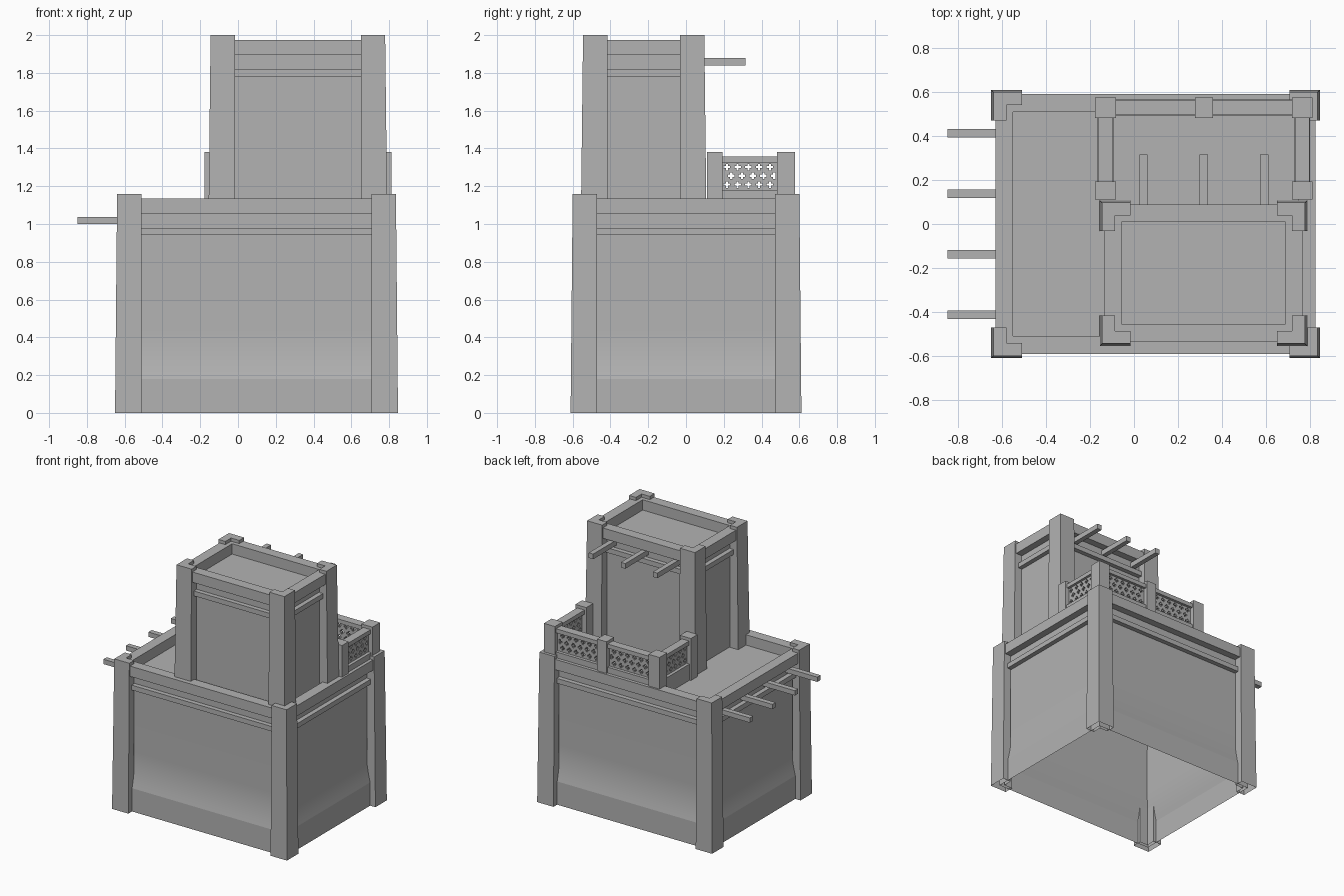
import bpy, bmesh, math
from mathutils import Vector

cube = bpy.data.objects.get("Cube")
if cube:
    bpy.data.objects.remove(cube, do_unlink=True)

# One plain material for the whole building
GREY = (0.45, 0.45, 0.45, 1)
plaster = bpy.data.materials.new("grey plaster")
plaster.use_nodes = True
plaster.diffuse_color = GREY
plaster.node_tree.nodes["Principled BSDF"].inputs["Base Color"].default_value = GREY


def finish(name, bm, smooth=False):
    bmesh.ops.recalc_face_normals(bm, faces=bm.faces)
    mesh = bpy.data.meshes.new(name)
    bm.to_mesh(mesh)
    bm.free()
    mesh.materials.append(plaster)
    obj = bpy.data.objects.new(name, mesh)
    bpy.context.collection.objects.link(obj)
    if smooth:
        bpy.ops.object.select_all(action="DESELECT")
        obj.select_set(True)
        bpy.context.view_layer.objects.active = obj
        bpy.ops.object.shade_smooth_by_angle(angle=math.radians(9))
    return obj


def box(name, lo, hi):
    bm = bmesh.new()
    bmesh.ops.create_cube(bm, size=1)
    for v in bm.verts:
        v.co = [(a + b) / 2 + c * (b - a) for a, b, c in zip(lo, hi, v.co)]
    return finish(name, bm)


def sweep(name, centre, half, profile, closed=True, cap=False, smooth=False):
    """Run a profile of (inset, height) points around a rectangle."""
    bm = bmesh.new()
    rings = []
    for inset, z in profile:
        hx, hy = half[0] - inset, half[1] - inset
        rings.append([bm.verts.new((centre[0] + sx * hx, centre[1] + sy * hy, z))
                      for sx, sy in ((-1, -1), (1, -1), (1, 1), (-1, 1))])
    pairs = list(zip(rings, rings[1:]))
    if closed:
        pairs.append((rings[-1], rings[0]))
    for low, high in pairs:
        for i in range(4):
            j = (i + 1) % 4
            bm.faces.new((low[i], low[j], high[j], high[i]))
    if cap:
        bm.faces.new(rings[-1])
    return finish(name, bm, smooth)


def corner_pillar(name, centre, half, sx, sy, z0, z1, width=0.14, arm=0.07, taper=0.011):
    """L-shaped pillar, open below, whose outer faces lean inwards."""
    bm = bmesh.new()
    rings = []
    for z, t in ((z0, 0), (z1, taper)):
        plan = ((t, t), (width, t), (width, arm), (arm, arm), (arm, width), (t, width))
        rings.append([bm.verts.new((centre[0] + sx * (half[0] - a),
                                    centre[1] + sy * (half[1] - b), z)) for a, b in plan])
    for i in range(6):
        j = (i + 1) % 6
        bm.faces.new((rings[0][i], rings[0][j], rings[1][j], rings[1][i]))
    bm.faces.new(rings[1])
    return finish(name, bm)


def storey(name, centre, half, base, top, wall):
    """Walls, roof, parapet, moulding and four pillars below height top."""
    rim, floor = top - 0.025, top - 0.105
    sweep(name + "_walls", centre, half, wall + [(0.075, floor)],
          closed=False, cap=True, smooth=True)
    sweep(name + "_parapet", centre, half,
          [(0.02, floor), (0.02, rim), (0.1, rim), (0.1, floor)])
    sweep(name + "_moulding", centre, half,
          [(0.04, top - 0.218), (0.04, top - 0.18), (0.09, top - 0.18), (0.09, top - 0.218)])
    for sx, side in ((-1, "right"), (1, "left")):
        for sy, end in ((-1, "front"), (1, "back")):
            corner_pillar(f"{name}_{end}_{side}_pillar", centre, half, sx, sy, base, top)


# Lower storey with a plinth and a flared wall foot
flare = [(0.08 - 0.035 * (1 - k / 8) ** 2, 0.18 + 0.27 * k / 8) for k in range(9)]
storey("lower", (0.098, 0), (0.749, 0.611), 0, 1.16, [(0.045, 0)] + flare)

# Upper tower
storey("tower", (0.317, -0.224), (0.473, 0.332), 1.055, 2.0, [(0.075, 1.055)])

# Projecting roof beams
for i, y in enumerate((-0.413, -0.138, 0.138, 0.413)):
    box(f"lower_roof_beam_{i + 1}", (-0.85, y - 0.02, 1.0), (-0.56, y + 0.02, 1.037))
for i, x in enumerate((0.043, 0.318, 0.593)):
    box(f"tower_roof_beam_{i + 1}", (x - 0.019, 0.02, 1.84), (x + 0.019, 0.316, 1.88))

# Terrace posts
LEFT, MID, RIGHT = 0.766, 0.318, -0.13
BACK, FRONT = 0.53, 0.152
for label, x, y, w in (("back_right", RIGHT, BACK, 0.047), ("back_middle", MID, BACK, 0.041),
                       ("back_left", LEFT, BACK, 0.047), ("front_right", RIGHT, FRONT, 0.047),
                       ("front_left", LEFT, FRONT, 0.047)):
    d = 0.041 if y == FRONT else 0.047
    box(f"terrace_{label}_post", (x - w, y - d, 1.055), (x + w, y + d, 1.38))


def lattice(name, start, end, z0, z1, thick=0.024, rows=13):
    """Upright screen pierced by staggered plus-shaped holes."""
    a, b = Vector((*start, 0)), Vector((*end, 0))
    along = b - a
    cols = round(along.length / (z1 - z0) * rows)
    bm = bmesh.new()
    grid = [[bm.verts.new(a + along * (c / cols) + Vector((0, 0, z0 + (z1 - z0) * r / rows)))
             for r in range(rows + 1)] for c in range(cols + 1)]
    for c in range(cols):
        for r in range(rows):
            row, dr = divmod(r - 1, 4)
            dc = (c - 1 - 2 * (row % 2)) % 5
            hole = dr < 3 and dc < 3 and (dr == 1 or dc == 1)
            if r < 1 or r > rows - 2 or c < 1 or c > cols - 2 or not hole:
                bm.faces.new((grid[c][r], grid[c + 1][r], grid[c + 1][r + 1], grid[c][r + 1]))
    loose = [v for v in bm.verts if not v.link_faces]
    bmesh.ops.delete(bm, geom=loose, context="VERTS")
    obj = finish(name, bm)
    mod = obj.modifiers.new("thickness", "SOLIDIFY")
    mod.thickness, mod.offset = thick, 0


def railing(name, start, end):
    """Low kerb, pierced screen and handrail between two posts."""
    lattice(name + "_screen", start, end, 1.18, 1.33)
    across = Vector((end[0] - start[0], end[1] - start[1])).orthogonal().normalized()
    for part, w, z0, z1 in (("kerb", 0.036, 1.055, 1.18), ("handrail", 0.032, 1.325, 1.357)):
        dx, dy = abs(across.x) * w, abs(across.y) * w
        box(f"{name}_{part}", (start[0] - dx, start[1] - dy, z0), (end[0] + dx, end[1] + dy, z1))


# Terrace railings
railing("right_railing", (RIGHT, 0.188), (RIGHT, 0.484))
railing("left_railing", (LEFT, 0.188), (LEFT, 0.484))
railing("back_right_railing", (-0.083, BACK), (0.277, BACK))
railing("back_left_railing", (0.359, BACK), (0.719, BACK))
